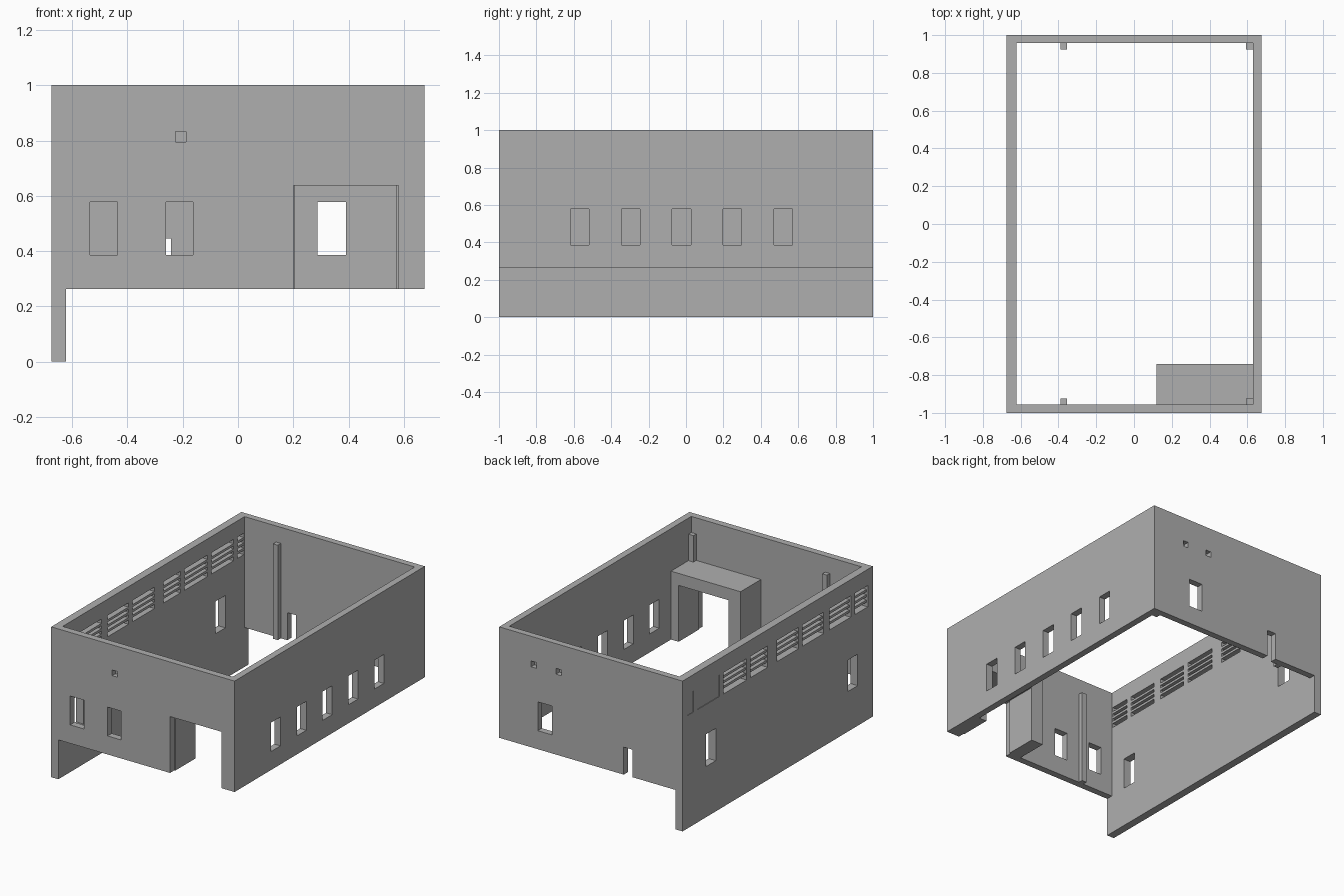
import bpy
import bmesh
from mathutils import Matrix, Vector

old = bpy.data.objects.get("Cube")
if old:
    bpy.data.objects.remove(old, do_unlink=True)

grey = bpy.data.materials.new("plain_grey")
grey.use_nodes = True
grey.diffuse_color = (0.43, 0.43, 0.43, 1)
grey.node_tree.nodes["Principled BSDF"].inputs["Base Color"].default_value = grey.diffuse_color


def boxes(name, spans):
    """One object made of boxes, each given as (x range, y range, z range)."""
    bm = bmesh.new()
    for span in spans:
        low, high = Vector([s[0] for s in span]), Vector([s[1] for s in span])
        place = Matrix.Translation((low + high) / 2) @ Matrix.Diagonal((*(high - low), 1))
        bmesh.ops.create_cube(bm, size=1, matrix=place)
    mesh = bpy.data.meshes.new(name)
    bm.to_mesh(mesh)
    bm.free()
    mesh.materials.append(grey)
    obj = bpy.data.objects.new(name, mesh)
    bpy.context.collection.objects.link(obj)
    return obj


def cut(obj, spans):
    """Subtract boxes from an object."""
    cutter = boxes("cutter", spans)
    cutter.hide_render = True
    mod = obj.modifiers.new("openings", 'BOOLEAN')
    mod.operation = 'DIFFERENCE'
    mod.solver = 'EXACT'
    mod.object = cutter
    bpy.context.view_layer.objects.active = obj
    bpy.ops.object.modifier_apply(modifier=mod.name)
    bpy.data.objects.remove(cutter, do_unlink=True)


# Main dimensions
W, L = 0.675, 1.0
FLOOR = 0.262
IN_R, IN_L = -0.622, 0.63
IN_F, IN_B = -0.955, 0.957
WINDOW_Z = (0.385, 0.577)

# Wall shell: one side reaches the ground, the other three stop at floor level
walls = boxes("walls", [((-W, W), (-L, L), (0, 1))])
cut(walls, [((IN_R, IN_L), (IN_F, IN_B), (-0.1, 1.1))])
cut(walls, [((IN_R, 0.8), (-1.1, 1.1), (-0.1, FLOOR))])

front, back = (-1.1, -0.9), (0.9, 1.1)
left, right = (0.6, 0.8), (-0.8, -0.6)

# Front openings: doorway, two windows, blind square socket
openings = [((0.2, 0.58), front, (0.1, 0.637)),
            ((-0.535, -0.435), front, WINDOW_Z),
            ((-0.26, -0.162), front, WINDOW_Z),
            ((-0.226, -0.188), (-1.1, -0.965), (0.795, 0.833))]

# Back openings: window, low door, two blind sockets
openings += [((0.287, 0.391), back, WINDOW_Z),
             ((-0.307, -0.242), back, (0.1, 0.445))]
openings += [((x - 0.02, x + 0.02), (0.965, 1.1), (0.797, 0.836)) for x in (0.237, 0.42)]

# Row of five windows along the left wall
openings += [(left, (y - 0.05, y + 0.05), WINDOW_Z)
             for y in [-0.568 + 0.272 * i for i in range(5)]]

# Two tall windows in the right wall
openings += [(right, (0.65, 0.755), (0.337, 0.552)),
             (right, (-0.84, -0.737), (0.267, 0.476))]

# High louvre band in the right wall
LOUVRE_Z = (0.75, 0.892)
louvres = [(0.884, 0.95), (0.61, 0.842), (0.326, 0.568), (0.105, 0.284),
           (-0.221, 0.01), (-0.484, -0.263), (-0.768, -0.547), (-0.947, -0.81)]
openings += [(right, span, LOUVRE_Z) for span in louvres]
cut(walls, openings)

# Horizontal slats in every louvre opening
boxes("louvre_slats", [((-0.665, IN_R), span, (z - 0.008, z + 0.008))
                       for span in louvres for z in (0.786, 0.821, 0.856)])

# Closed panels over the two rearmost louvres
boxes("louvre_panels", [((-0.671, -0.665), span, LOUVRE_Z) for span in louvres[:2]])

# Entrance porch inside the doorway
porch = boxes("entrance_porch", [((0.118, IN_L), (IN_F, -0.742), (FLOOR, 0.717))])
cut(porch, [((0.207, 0.574), (-1.1, -0.6), (0.1, 0.637))])

# Square pillars against the front and back walls
for label, ys in (("front", (IN_F, -0.925)), ("back", (0.925, IN_B))):
    for side, xs in (("right", (-0.39, -0.355)), ("left", (0.593, IN_L))):
        boxes(f"{label}_{side}_pillar", [(xs, ys, (FLOOR, 0.893))])
